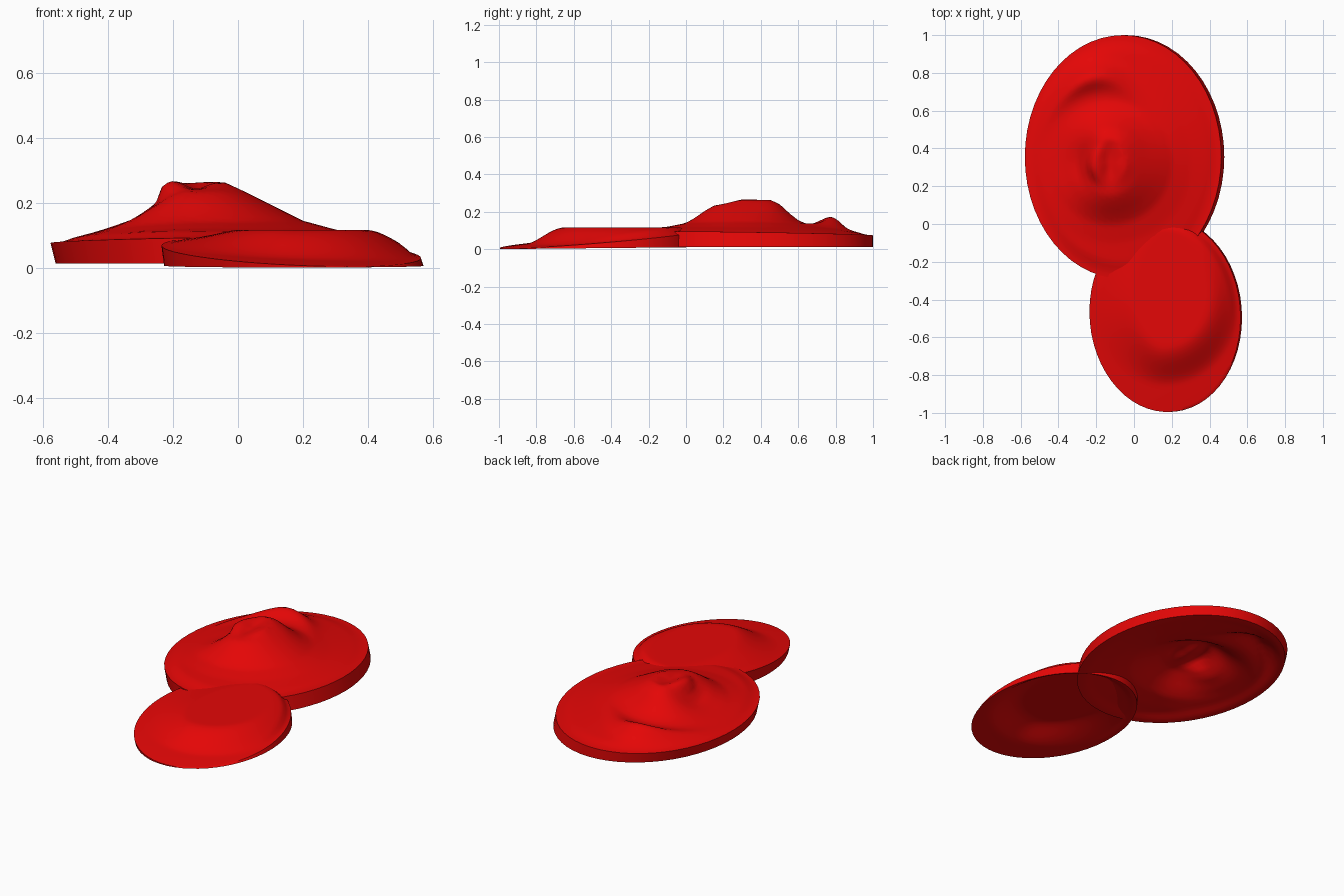
import bpy, bmesh, math

if "Cube" in bpy.data.objects:
    bpy.data.objects.remove(bpy.data.objects["Cube"], do_unlink=True)

red = bpy.data.materials.new("red")
red.use_nodes = True
COLOUR = (0.78, 0.002, 0.002, 1)
red.diffuse_color = COLOUR
red.node_tree.nodes["Principled BSDF"].inputs["Base Color"].default_value = COLOUR


def smooth(v):
    v = max(0.0, min(1.0, v))
    return v * v * (3 - 2 * v)


def bump(x, y, cx, cy, rx, ry):
    return math.exp(-((x - cx) / rx) ** 2 - ((y - cy) / ry) ** 2)


def along(profile, r):
    """Height on a profile of (distance, height) points."""
    for (r0, h0), (r1, h1) in zip(profile, profile[1:]):
        if r <= r1:
            return h0 + (h1 - h0) * (r - r0) / (r1 - r0)
    return profile[-1][1]


# Slopes of the peak in four directions
EAST = [(0, .265), (.09, .263), (.15, .235), (.23, .195), (.33, .145), (.43, .118), (.6, .085)]
WEST = [(0, .265), (.08, .268), (.105, .25), (.125, .195), (.17, .155), (.25, .125), (.45, .075)]
NORTH = [(0, .265), (.13, .27), (.18, .243), (.23, .195), (.28, .155), (.33, .133), (.68, .08)]
SOUTH = [(0, .265), (.1, .25), (.17, .235), (.22, .205), (.27, .17), (.32, .14), (.42, .12), (.6, .105)]


def large_rim(x, y):
    return .084 + .014 * (x + .05) - .015 * (y - .36)


def large_rise(x, y, t):
    """Height of the peak above the rim plane."""
    dx, dy = x + .13, y - .32
    r = math.hypot(dx, dy)
    wx = (dx / r) ** 2 if r > 1e-6 else .5
    h = wx * along(EAST if dx > 0 else WEST, r) + (1 - wx) * along(NORTH if dy > 0 else SOUTH, r)
    # curved ridge behind the peak, and a hollow in the summit
    crest = .78 - 2.5 * (x + .18) ** 2
    h += .062 * bump(x, y, -.22, crest, .17, .065)
    h -= .022 * bump(x, y, -.13, .33, .04, .11)
    return max(h - large_rim(x, y), .03 * (1 - t)) * smooth((1 - t) / .15)


def large_top(x, y, t):
    return large_rim(x, y) + large_rise(x, y, t)


def large_bottom(x, y, t):
    return .013 + .88 * large_rise(x, y, t)


def small_rim(x, y):
    return .05 - .045 * (x - .17) + .08 * (y + .47)


def small_rise(x, y, t):
    """Raised plateau, steep in front and gentle on the right-hand side."""
    base = .015 * (1 - t * t)
    dx, dy = x - .16, y + .38
    q = math.hypot(dx / .42, dy / (.6 if dy > 0 else .48))
    width = .45 + .35 * smooth(-dx / .3)
    full = .117 - small_rim(x, y) - base
    return base + full * smooth((1 - q) / width) * smooth((1 - t) / .12)


def small_top(x, y, t):
    return small_rim(x, y) + small_rise(x, y, t)


def small_bottom(x, y, t):
    return .006 + .01 * (y + .47) + .85 * small_rise(x, y, t)


def disc(name, cx, cy, rx, ry, lean, skew, top, bottom, segments=56, rings=32):
    """Elliptical slab with a sculpted upper and lower surface."""
    bm = bmesh.new()

    def cap(height, shift, flip):
        loops = []
        for k in range(1, rings + 1):
            t = k / rings
            loop = []
            for i in range(segments):
                a = math.tau * i / segments
                dx = rx * t * math.cos(a)
                x = cx + shift + dx
                y = cy + ry * t * math.sin(a) + skew * dx
                loop.append(bm.verts.new((x, y, height(x, y, t))))
            loops.append(loop)
        x = cx + shift
        centre = bm.verts.new((x, cy, height(x, cy, 0)))
        for i in range(segments):
            j = (i + 1) % segments
            faces = [(centre, loops[0][i], loops[0][j])]
            faces += [(a[i], b[i], b[j], a[j]) for a, b in zip(loops, loops[1:])]
            for f in faces:
                bm.faces.new(f[::-1] if flip else f)
        return loops[-1]

    upper = cap(top, -lean, False)
    lower = cap(bottom, lean, True)
    for i in range(segments):
        j = (i + 1) % segments
        bm.faces.new((lower[i], lower[j], upper[j], upper[i]))
    mesh = bpy.data.meshes.new(name)
    bm.to_mesh(mesh)
    bm.free()
    mesh.materials.append(red)
    obj = bpy.data.objects.new(name, mesh)
    bpy.context.collection.objects.link(obj)
    bpy.ops.object.select_all(action='DESELECT')
    obj.select_set(True)
    bpy.context.view_layer.objects.active = obj
    bpy.ops.object.shade_smooth_by_angle(angle=math.radians(40))


disc("large_disc", -.05, .355, .52, .645, .008, 0, large_top, large_bottom)
disc("small_disc", .168, -.48, .4, .515, .004, -.04, small_top, small_bottom)
